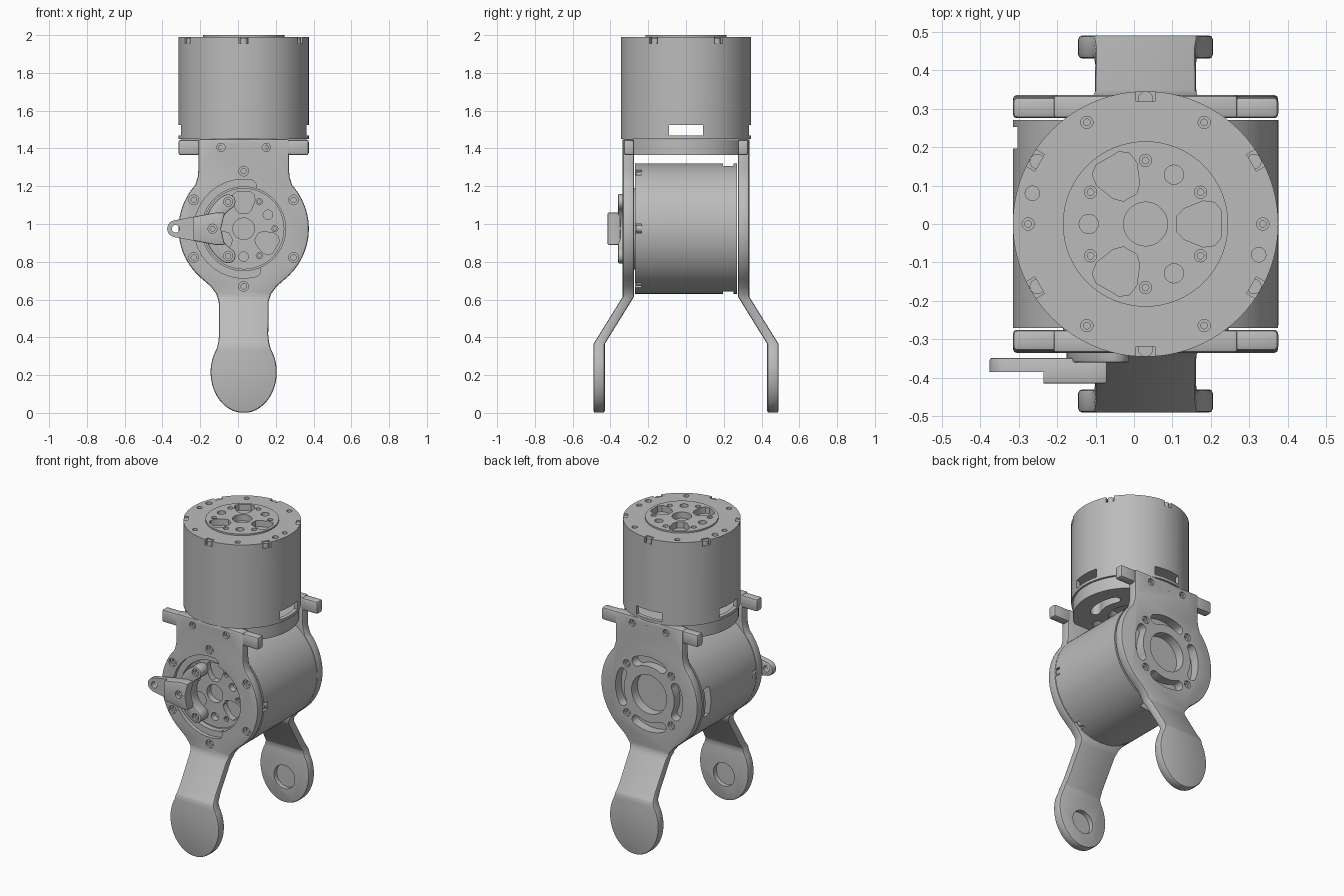
import bpy, bmesh, math
from mathutils import Matrix

cube = bpy.data.objects.get("Cube")
if cube:
    bpy.data.objects.remove(cube, do_unlink=True)

grey = bpy.data.materials.new("plain_grey")
grey.use_nodes = True
grey.diffuse_color = (0.5, 0.5, 0.5, 1)
grey.node_tree.nodes["Principled BSDF"].inputs["Base Color"].default_value = (0.5, 0.5, 0.5, 1)

AXIS_X, HUB_Z = 0.03, 0.975
R = 0.345  # motor radius


def frame(origin, u, v, w):
    m = Matrix((u, v, w)).transposed().to_4x4()
    m.translation = origin
    return m


HUB = (AXIS_X, 0, HUB_Z)
FRONT = frame(HUB, (1, 0, 0), (0, 0, 1), (0, -1, 0))
BACK = frame(HUB, (-1, 0, 0), (0, 0, 1), (0, 1, 0))
UPPER = Matrix.Translation((AXIS_X, 0, 1.45))
LOWER = frame((AXIS_X, 0.27, HUB_Z), (0, 0, 1), (-1, 0, 0), (0, -1, 0))


# ---- outline helpers
def polar(r, deg):
    a = math.radians(deg)
    return r * math.cos(a), r * math.sin(a)


def circle(r, x=0, y=0, n=24):
    return [(x + r * math.cos(math.tau * i / n), y + r * math.sin(math.tau * i / n)) for i in range(n)]


def rect(x0, x1, y0, y1):
    return [(x0, y0), (x1, y0), (x1, y1), (x0, y1)]


def band(r0, r1, a0, a1, n=20, cap=6):
    """Arc-shaped strip with round ends."""
    mid, half = (r0 + r1) / 2, (r1 - r0) / 2
    pts = [polar(r1, a0 + (a1 - a0) * i / n) for i in range(n + 1)]

    def end(a, start):
        cx, cy = polar(mid, a)
        for i in range(1, cap):
            dx, dy = polar(half, start + 180 * i / cap)
            pts.append((cx + dx, cy + dy))
    end(a1, a1)
    pts.extend(polar(r0, a1 + (a0 - a1) * i / n) for i in range(n + 1))
    end(a0, a0 + 180)
    return pts


def turned(pts, deg):
    c, s = polar(1, deg)
    return [(x * c - y * s, x * s + y * c) for x, y in pts]


# ---- solid helpers
def prism(bm, pts, z0, z1):
    low = [bm.verts.new((x, y, z0)) for x, y in pts]
    high = [bm.verts.new((x, y, z1)) for x, y in pts]
    faces = [bm.faces.new(low), bm.faces.new(high)]
    for i in range(len(pts)):
        j = (i + 1) % len(pts)
        faces.append(bm.faces.new((low[i], low[j], high[j], high[i])))
    bmesh.ops.recalc_face_normals(bm, faces=faces)


def screw(bm, x, y, top, r=0.018, depth=0.014):
    prism(bm, circle(r, x, y, 16), top - depth, top + 0.02)
    prism(bm, circle(r * 0.55, x, y, 12), top - depth * 2, top + 0.01)


def to_object(name, bm):
    mesh = bpy.data.meshes.new(name)
    bm.to_mesh(mesh)
    bm.free()
    obj = bpy.data.objects.new(name, mesh)
    bpy.context.collection.objects.link(obj)
    return obj


def build(name, solid, where, cuts=None, bevel=0):
    """Bevel the solid, subtract the cuts, bake the result and place it."""
    obj = to_object(name, solid)
    if bevel:
        mod = obj.modifiers.new("round", "BEVEL")
        mod.width, mod.segments = bevel, 2
        mod.limit_method, mod.angle_limit = "ANGLE", math.radians(50)
    cutter = None
    if cuts:
        cutter = to_object(name + "_cutter", cuts)
        cutter.hide_render = True
        mod = obj.modifiers.new("cut", "BOOLEAN")
        mod.operation, mod.solver, mod.object = "DIFFERENCE", "EXACT", cutter
        mod.use_self = True
    graph = bpy.context.evaluated_depsgraph_get()
    mesh = bpy.data.meshes.new_from_object(obj.evaluated_get(graph))
    obj.modifiers.clear()
    obj.data = mesh
    if cutter:
        bpy.data.objects.remove(cutter, do_unlink=True)
    mesh.materials.clear()
    mesh.materials.append(grey)
    mesh.shade_smooth()
    mesh.set_sharp_from_angle(angle=math.radians(35))
    obj.matrix_world = where
    return obj


# ---- motors: housing with windows and rim notches, plus output disc
def motor(name, where):
    top = 0.54
    body, cut = bmesh.new(), bmesh.new()
    prism(body, circle(R, n=96), 0, top)
    prism(cut, circle(0.32, n=64), 0.014, 0.078)
    for a in (0, 90, 180):
        prism(cut, turned(rect(0.25, 0.4, -0.09, 0.09), a), 0.018, 0.074)
    for a in range(30, 390, 60):
        prism(cut, turned(rect(0.318, 0.4, -0.025, 0.025), a), top - 0.035, top + 0.03)
        x, y = polar(0.305, a + 30)
        screw(cut, x, y, top, 0.016)
    for s in (1, -1):
        prism(cut, circle(0.019, s * 0.294, s * -0.08, 16), top - 0.03, top + 0.02)
    build(name + "_housing", body, where, cut)

    heads = bmesh.new()
    for a in range(30, 390, 60):
        prism(heads, circle(0.02, *polar(0.325, a), n=16), top - 0.04, top - 0.006)
    build(name + "_rim_screws", heads, where)

    disc, cut = bmesh.new(), bmesh.new()
    prism(disc, circle(0.215, n=64), top - 0.002, top + 0.01)
    # the pockets run on into the housing face
    side = [(0.08, 0.02), (0.1, 0.04), (0.15, 0.06), (0.18, 0.056), (0.197, 0.035)]
    pocket = side + [(x, -y) for x, y in reversed(side)]

    def holes(bm):
        prism(bm, circle(0.057, n=32), top - 0.03, top + 0.03)
        for a in (0, 120, 240):
            prism(bm, turned(pocket, a), top - 0.03, top + 0.03)
            prism(bm, circle(0.025, *polar(0.148, a + 60), n=20), top - 0.03, top + 0.03)
        for a in range(30, 390, 60):
            screw(bm, *polar(0.165, a), top + 0.01, 0.016)
    holes(cut)
    build(name + "_output_disc", disc, where, cut)
    housing = bpy.data.objects[name + "_housing"]
    housing.matrix_world = Matrix()
    cut = bmesh.new()
    holes(cut)
    again = bmesh.new()
    again.from_mesh(housing.data)
    bpy.data.objects.remove(housing, do_unlink=True)
    build(name + "_housing", again, where, cut)


motor("upper_motor", UPPER)
motor("lower_motor", LOWER)


# ---- side plates with cranked legs
def plate_solid():
    half = [(0.24, 0.475), (0.24, 0.31), (0.243, 0.275)]
    half += [polar(R, a) for a in range(42, -51, -4)]
    half += [(0.175, -0.305), (0.145, -0.345), (0.132, -0.385), (0.13, -0.56), (0.134, -0.6)]
    for a in range(35, -89, -6):
        x, y = polar(1, a)
        half.append((0.175 * x, -0.76 + 0.215 * y))
    outline = half + [(-x, y) for x, y in reversed(half)]
    bm = bmesh.new()
    prism(bm, outline, 0.275, 0.335)
    for v in (-0.36, -0.61):
        bmesh.ops.bisect_plane(bm, geom=bm.verts[:] + bm.edges[:] + bm.faces[:],
                               plane_co=(0, v, 0), plane_no=(0, 1, 0))
    for vert in bm.verts:
        vert.co.z += 0.155 * min(1, max(0, (-0.36 - vert.co.y) / 0.25))
    return bm


def plate_cuts():
    bm = bmesh.new()
    for x in (-0.12, 0, 0.12):
        screw(bm, x, 0.43, 0.335, 0.022)
    prism(bm, circle(0.075, 0, -0.81, 32), 0.4, 0.46)
    return bm


def spoke_cuts(bm, z0, z1):
    prism(bm, circle(0.125, n=40), z0, z1)
    for a in range(0, 360, 90):
        prism(bm, band(0.18, 0.24, a - 26, a + 26), z0, z1)


cut = plate_cuts()
prism(cut, circle(0.222, n=64), 0.25, 0.4)
prism(cut, band(0.19, 0.262, 82, 284), 0.31, 0.4)
for a in range(30, 390, 60):
    screw(cut, *polar(0.305, a), 0.335, 0.026)
build("front_plate", plate_solid(), FRONT, cut, 0.01)

cut = plate_cuts()
spoke_cuts(cut, 0.25, 0.4)
for a in range(45, 405, 90):
    screw(cut, *polar(0.225, a), 0.335, 0.024)
build("back_plate", plate_solid(), BACK, cut, 0.01)

# ---- cross bracket under the upper motor
bracket, cut = bmesh.new(), bmesh.new()
prism(bracket, circle(0.335, n=80), -0.085, -0.002)
spoke_cuts(cut, -0.2, 0.1)
build("bracket_plate", bracket, UPPER, cut)
ears = bmesh.new()
for sx in (1, -1):
    for sy in (1, -1):
        xs, ys = sorted((sx * 0.2, sx * R)), sorted((sy * 0.275, sy * 0.33))
        prism(ears, rect(*xs, *ys), -0.085, -0.004)
build("bracket_ears", ears, UPPER, bevel=0.012)

# ---- lever on the lower output disc
lever, cut = bmesh.new(), bmesh.new()
tip = [(x - 0.36, y) for x, y in (polar(0.045, a) for a in range(100, 261, 16))]
prism(lever, tip + [(-0.15, -0.085), (-0.1, -0.085), (-0.12, 0), (-0.1, 0.085), (-0.15, 0.085)], 0.348, 0.415)
prism(cut, rect(-0.5, -0.265, -0.2, 0.2), 0.385, 0.5)
prism(cut, circle(0.02, -0.36, 0, 16), 0.3, 0.5)
screw(cut, -0.165, 0, 0.415, 0.024, 0.02)
build("lever_arm", lever, FRONT, cut, 0.006)

fork, cut = bmesh.new(), bmesh.new()
prism(fork, band(0.125, 0.205, 120, 240), 0.28, 0.36)
for a in (120, 240):
    screw(cut, *polar(0.165, a), 0.36, 0.024)
build("lever_fork", fork, FRONT, cut, 0.006)
